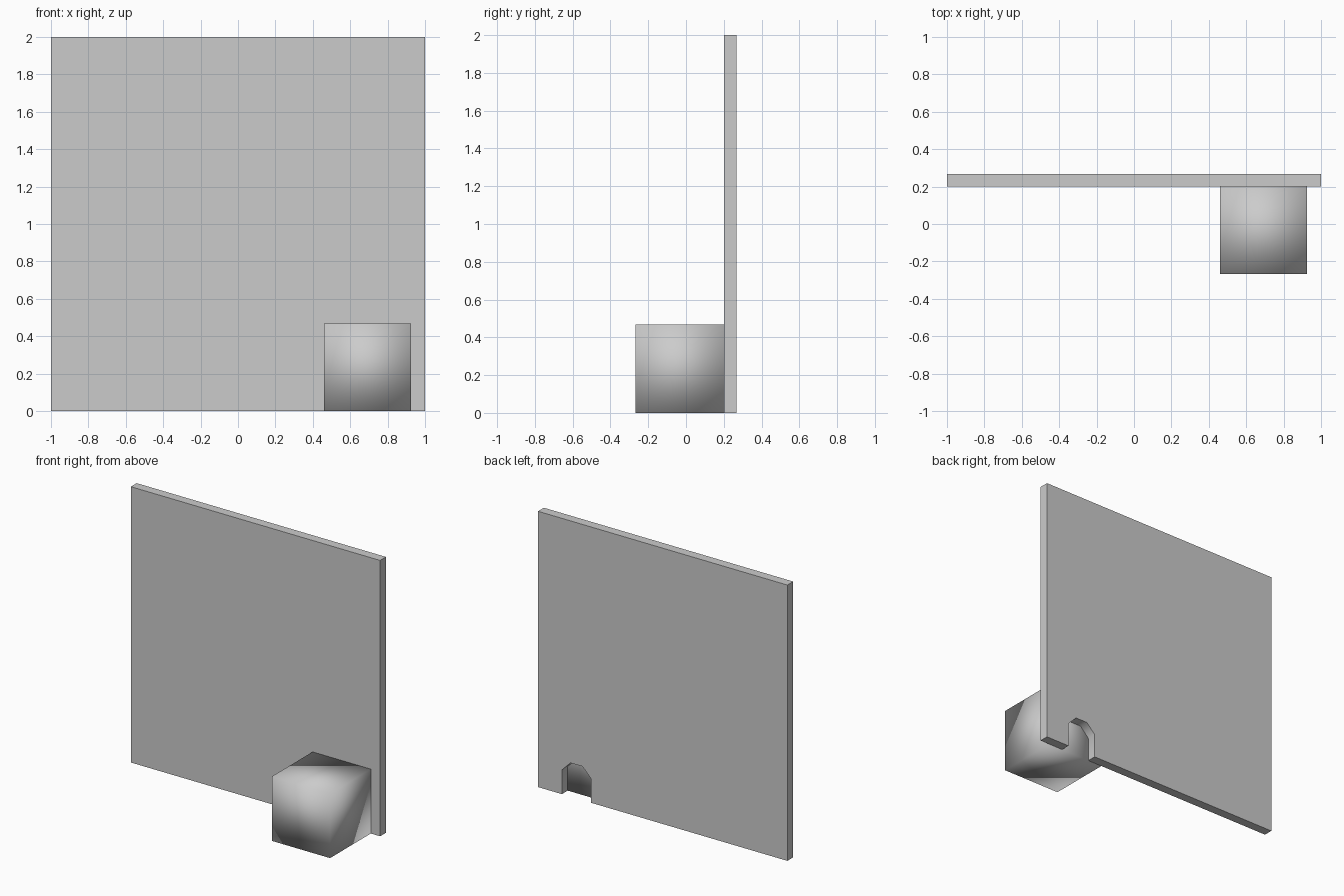
import bpy, bmesh, math
from mathutils import Matrix, Vector

if "Cube" in bpy.data.objects:
    bpy.data.objects.remove(bpy.data.objects["Cube"])

BOX = 0.467            # edge length of the cube
BOX_X = 0.692          # cube and doorway share this centre
FRONT, BACK = 0.2, 0.267   # wall faces along y


def finish(name, bm):
    bmesh.ops.recalc_face_normals(bm, faces=bm.faces)
    mesh = bpy.data.meshes.new(name)
    bm.to_mesh(mesh)
    bm.free()
    obj = bpy.data.objects.new(name, mesh)
    bpy.context.collection.objects.link(obj)
    return obj


# wall panel: outline with a small half-octagon doorway, extruded in depth
half, flat = BOX / 4, BOX / 4 * math.tan(math.pi / 8)
side_h, top_h = 0.175, 0.245
door = [(-half, 0), (-half, side_h), (-flat, top_h),
        (flat, top_h), (half, side_h), (half, 0)]
outline = [(-1, 0)] + [(BOX_X + x, z) for x, z in door] + [(1, 0), (1, 2), (-1, 2)]
bm = bmesh.new()
face = bm.faces.new([bm.verts.new((x, FRONT, z)) for x, z in outline])
new = bmesh.ops.extrude_face_region(bm, geom=[face], use_keep_orig=True)["geom"]
bmesh.ops.translate(bm, vec=(0, BACK - FRONT, 0),
                    verts=[v for v in new if isinstance(v, bmesh.types.BMVert)])
wall = finish("wall_panel", bm)
bpy.context.view_layer.objects.active = wall
wall.select_set(True)
bpy.ops.object.shade_smooth_by_angle(angle=math.radians(50))

# soft-shaded cube standing against the front of the doorway
bm = bmesh.new()
centre = Vector((BOX_X, FRONT - BOX / 2, BOX / 2))
bmesh.ops.create_cube(bm, size=BOX, matrix=Matrix.Translation(centre))
for f in bm.faces:
    f.smooth = True
finish("front_box", bm)
